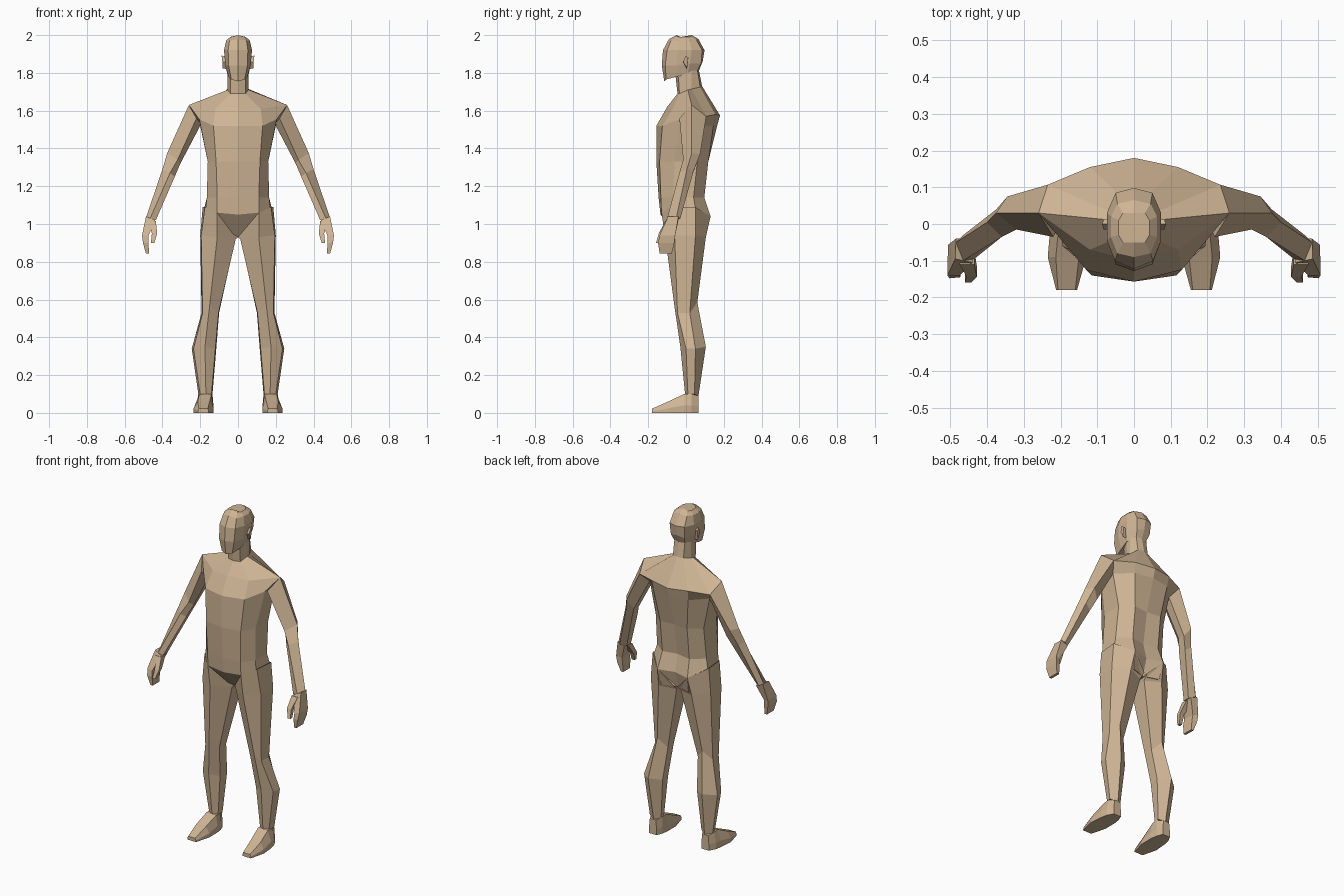
import bpy, bmesh

skin = bpy.data.materials.new("tan skin")
skin.diffuse_color = (0.62, 0.46, 0.30, 1)


def loft(name, rings, mirror=False):
    """Skin a list of equal rings of points and close both ends."""
    bm = bmesh.new()
    loops = [[bm.verts.new(p) for p in r] for r in rings]
    n = len(loops[0])
    for a, b in zip(loops, loops[1:]):
        for i in range(n):
            j = (i + 1) % n
            bm.faces.new((a[i], a[j], b[j], b[i]))
    bm.faces.new(loops[0])
    bm.faces.new(loops[-1])
    bmesh.ops.remove_doubles(bm, verts=bm.verts, dist=0.0005)
    bmesh.ops.recalc_face_normals(bm, faces=bm.faces)
    me = bpy.data.meshes.new(name)
    bm.to_mesh(me)
    bm.free()
    me.materials.append(skin)
    ob = bpy.data.objects.new(name, me)
    bpy.context.collection.objects.link(ob)
    if mirror:
        m = ob.modifiers.new("mirror", 'MIRROR')
        m.use_mirror_merge = False
    return ob


def whole(half):
    """Complete a half ring (front centre to back centre) across x = 0."""
    return half + [(-x, y, z) for x, y, z in half[-2:0:-1]]


# torso and neck: half rings from crotch to throat
torso = [
    [(0, -.03, .93), (.03, -.05, .945), (.15, -.05, .95), (.15, .05, .95), (.09, .105, .94), (0, .075, .94)],
    [(0, -.135, 1.05), (.11, -.13, 1.06), (.17, -.07, 1.08), (.18, .05, 1.08), (.10, .13, 1.04), (0, .105, 1.04)],
    [(0, -.145, 1.14), (.11, -.133, 1.14), (.165, -.07, 1.14), (.165, .04, 1.14), (.09, .097, 1.14), (0, .08, 1.14)],
    [(0, -.157, 1.33), (.116, -.14, 1.33), (.16, -.06, 1.33), (.16, .06, 1.33), (.09, .118, 1.33), (0, .11, 1.33)],
    [(0, -.157, 1.52), (.13, -.125, 1.52), (.205, -.035, 1.555), (.20, .06, 1.52), (.115, .145, 1.52), (0, .165, 1.52)],
    [(0, -.10, 1.62), (.12, -.07, 1.61), (.26, .03, 1.63), (.235, .107, 1.57), (.12, .155, 1.58), (0, .18, 1.575)],
    [(0, -.045, 1.69), (.04, -.035, 1.69), (.055, .01, 1.71), (.055, .03, 1.715), (.035, .075, 1.725), (0, .085, 1.73)],
    [(0, -.055, 1.78), (.04, -.04, 1.78), (.055, .0, 1.8), (.055, .03, 1.81), (.035, .06, 1.82), (0, .067, 1.82)],
]
loft("torso", [whole(r) for r in torso])

# head: half rings from jaw to crown
head = [
    [(0, -.115, 1.755), (.035, -.105, 1.765), (.05, -.05, 1.78), (.058, .01, 1.80), (.035, .06, 1.81), (0, .068, 1.81)],
    [(0, -.128, 1.84), (.05, -.11, 1.84), (.067, -.05, 1.84), (.068, .02, 1.85), (.045, .08, 1.85), (0, .088, 1.86)],
    [(0, -.122, 1.92), (.052, -.10, 1.92), (.074, -.045, 1.92), (.074, .03, 1.92), (.05, .085, 1.92), (0, .098, 1.92)],
    [(0, -.09, 1.98), (.045, -.08, 1.97), (.063, -.035, 1.97), (.063, .02, 1.97), (.045, .055, 1.975), (0, .065, 1.98)],
    [(0, -.05, 2), (.03, -.05, 1.992), (.042, -.03, 1.99), (.042, .01, 1.99), (.03, .03, 1.992), (0, .03, 2)],
]
loft("head", [whole(r) for r in head])

# ears: thin wedges leaning outward
loft("ear", [[(x, -.015, z - .02), (x, .005, z - .055), (x, .012, z), (x + .004, .0, z + .012)]
             for x, z in ((.06, 1.875), (.083, 1.88))], True)

# arms: shoulder, elbow, forearm, wrist
arm = [
    [(.26, .03, 1.63), (.235, .107, 1.57), (.20, .06, 1.52), (.195, .01, 1.53), (.22, -.035, 1.56)],
    [(.375, .03, 1.375), (.345, .075, 1.37), (.31, .055, 1.32), (.305, .015, 1.32), (.32, -.015, 1.34)],
    [(.40, .005, 1.29), (.375, .04, 1.28), (.34, .03, 1.25), (.335, -.015, 1.25), (.36, -.035, 1.27)],
    [(.485, -.05, 1.04), (.465, -.03, 1.03), (.435, -.055, 1.02), (.435, -.095, 1.02), (.465, -.10, 1.03)],
]
loft("arm", arm, True)

# hands: palm with joined fingers, then a separate thumb
hand = [
    [(.485, -.04, 1.04), (.487, -.095, 1.04), (.44, -.105, 1.02), (.44, -.04, 1.02)],
    [(.507, -.057, .94), (.508, -.14, .94), (.475, -.14, .935), (.475, -.065, .935)],
    [(.503, -.062, .90), (.503, -.148, .90), (.473, -.145, .90), (.473, -.07, .90)],
    [(.488, -.075, .845), (.488, -.14, .845), (.472, -.14, .845), (.472, -.075, .845)],
]
loft("hand", hand, True)
thumb = [(.455, -.09, 1.015, .02), (.442, -.13, .95, .014), (.452, -.15, .90, .009)]
loft("thumb", [[(x - r, y - r, z), (x + r, y - r, z), (x + r, y + r, z), (x - r, y + r, z)]
               for x, y, z, r in thumb], True)

# legs: hip, thigh, knee, calf, ankle
leg = [
    [(.11, -.13, 1.06), (.175, -.07, 1.09), (.187, .05, 1.09), (.10, .13, 1.04), (.01, .10, .95), (0, -.03, .93)],
    [(.11, -.11, .93), (.195, -.06, .94), (.20, .05, .94), (.11, .105, .93), (.014, .07, .92), (.012, -.04, .92)],
    [(.15, -.062, .57), (.187, -.045, .53), (.193, .02, .53), (.15, .06, .585), (.10, .03, .53), (.103, -.03, .53)],
    [(.175, -.03, .35), (.235, .0, .34), (.245, .05, .34), (.18, .105, .35), (.115, .06, .34), (.12, .0, .34)],
    [(.17, -.005, .10), (.20, .01, .10), (.21, .045, .10), (.17, .066, .09), (.135, .045, .10), (.14, .01, .10)],
]
loft("leg", leg, True)

# feet: sections from heel to toe (y, bottom x range, top x range, height)
foot = [(.067, .15, .20, .155, .195, .09), (.03, .135, .22, .135, .21, .10),
        (-.01, .13, .228, .14, .205, .10), (-.09, .13, .235, .15, .213, .062),
        (-.18, .155, .212, .16, .207, .022)]
loft("foot", [[(a, y, 0), (b, y, 0), (b, y, h * .4), (d, y, h), (c, y, h), (a, y, h * .4)]
              for y, a, b, c, d, h in foot], True)
